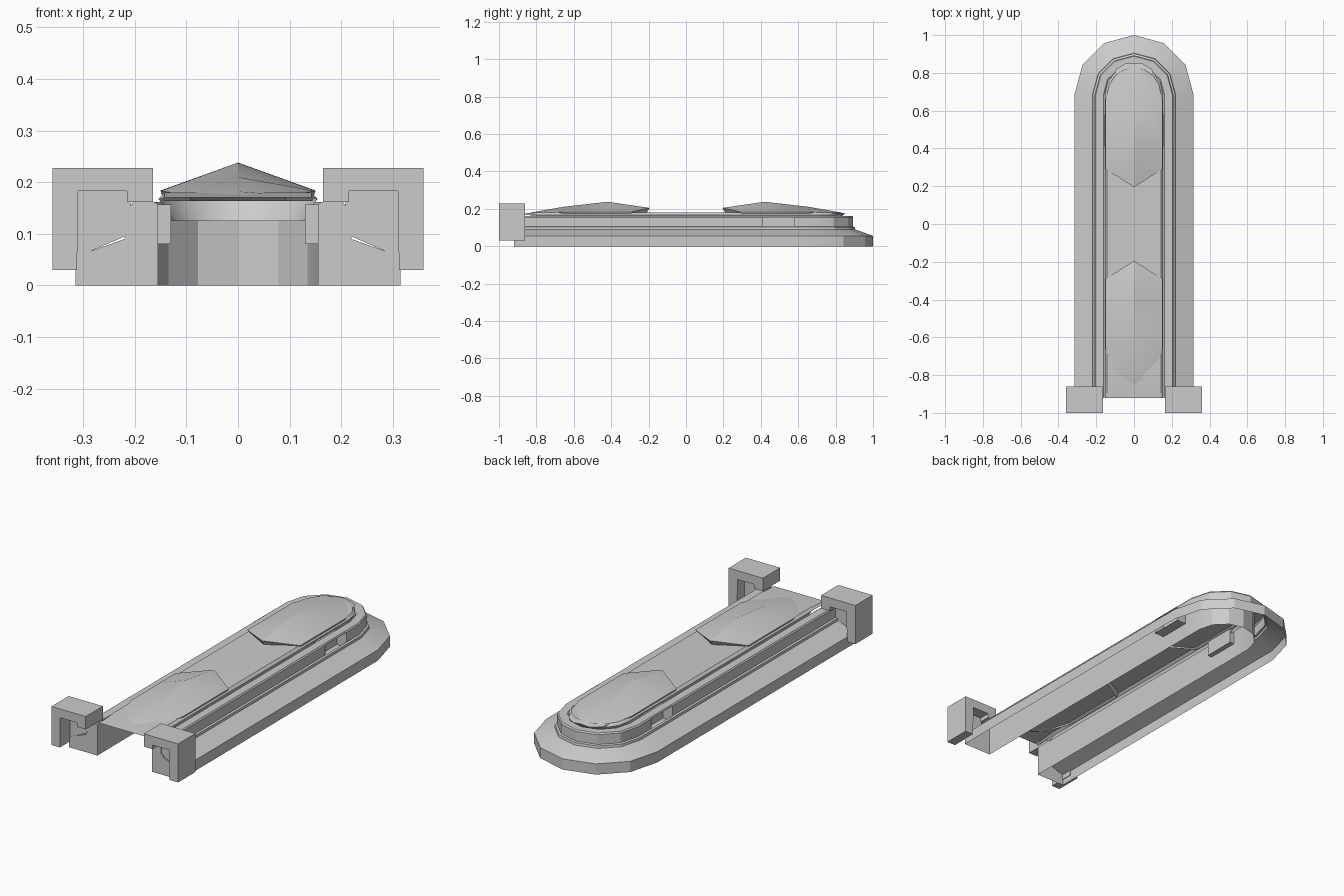
import bpy, bmesh, math

if "Cube" in bpy.data.objects:
    bpy.data.objects.remove(bpy.data.objects["Cube"])

FRONT, ARC_Y = -0.92, 0.685


def finish(name, bm, smooth=25):
    bmesh.ops.remove_doubles(bm, verts=bm.verts, dist=0.0002)
    bmesh.ops.recalc_face_normals(bm, faces=bm.faces)
    me = bpy.data.meshes.new(name)
    bm.to_mesh(me)
    bm.free()
    ob = bpy.data.objects.new(name, me)
    bpy.context.collection.objects.link(ob)
    bpy.context.view_layer.objects.active = ob
    bpy.ops.object.select_all(action='DESELECT')
    ob.select_set(True)
    if smooth:
        bpy.ops.object.shade_smooth_by_angle(angle=math.radians(smooth))
    return ob


def u_stations(ys, segs):
    """U-shaped path: straight arm, half circle at the back, straight arm."""
    right = [(1, 0, y) for y in ys]
    arc = [(math.cos(math.pi * i / segs), math.sin(math.pi * i / segs), ARC_Y)
           for i in range(segs + 1)]
    left = [(-1, 0, y) for y in reversed(ys)]
    return right + arc + left


def sweep(bm, profile, stations, skip=lambda j, a, b: False):
    rows = [[bm.verts.new((cx * r, y + sy * r, z)) for r, z in profile]
            for cx, sy, y in stations]
    for a, b, sa, sb in zip(rows, rows[1:], stations, stations[1:]):
        for j in range(len(profile) - 1):
            if not skip(j, sa, sb):
                bm.faces.new((a[j], b[j], b[j + 1], a[j + 1]))
    return rows


# U-shaped plinth with sloping skirt and raised rail, open underneath
profile = [(0.315, 0), (0.315, 0.055), (0.30, 0.061), (0.22, 0.09),
           (0.218, 0.102), (0.208, 0.105), (0.208, 0.155), (0.203, 0.162),
           (0.162, 0.162), (0.155, 0.157), (0.155, 0)]
bm = bmesh.new()
N0, N1 = 0.41, 0.58
is_niche = lambda j, a, b: j == 5 and {a[2], b[2]} == {N0, N1}
rows = sweep(bm, profile, u_stations([FRONT, N0, N1], 6), is_niche)
bm.faces.new(rows[0])
bm.faces.new(rows[-1])
finish("plinth_and_rail", bm)

# Niches set through the rail walls, open on the outside
for s, side in ((1, "right"), (-1, "left")):
    bm = bmesh.new()
    ring = [(N0, 0.08), (N1, 0.08), (N1, 0.157), (N0, 0.157)]
    outer = [bm.verts.new((s * 0.21, y, z)) for y, z in ring]
    inner = [bm.verts.new((s * 0.13, y, z)) for y, z in ring]
    for i in range(4):
        k = (i + 1) % 4
        bm.faces.new((outer[i], outer[k], inner[k], inner[i]))
    bm.faces.new(inner)
    finish("niche_" + side, bm)

# Central deck with a tapered skirt below its edge
bm = bmesh.new()
st = u_stations([FRONT, -0.80], 8)
rows = sweep(bm, [(0.128, 0.125), (0.154, 0.168), (0.142, 0.180)], st[1:-1])
tops = [r[2] for r in rows]
n = len(tops)
for i in range(n // 2):
    quad = list(dict.fromkeys((tops[i], tops[i + 1], tops[n - 2 - i], tops[n - 1 - i])))
    if len(quad) > 2:
        bm.faces.new(quad)
ends = []
for r, s in ((rows[0], 1), (rows[-1], -1)):
    a = bm.verts.new((s * 0.154, FRONT, 0.166))
    b = bm.verts.new((s * 0.142, FRONT, 0.170))
    bm.faces.new((r[1], r[2], b, a))
    ends.append(b)
bm.faces.new((tops[0], tops[-1], ends[1], ends[0]))
finish("deck", bm)


# Two ridged covers, mirrored front to back
def cover(name, s):
    bm = bmesh.new()
    # distance from centre, half width, edge height, ridge height
    spans = [(0.85, 0.045, 0.172, 0.176), (0.82, 0.095, 0.175, 0.182),
             (0.66, 0.15, 0.183, 0.210), (0.42, 0.15, 0.184, 0.238),
             (0.29, 0.15, 0.184, 0.219)]
    rows = [[bm.verts.new((x, s * y, z)) for x, z in ((-w, ze), (0, zr), (w, ze))]
            for y, w, ze, zr in spans]
    for a, b in zip(rows, rows[1:]):
        for j in range(2):
            bm.faces.new((a[j], a[j + 1], b[j + 1], b[j]))
    tip = bm.verts.new((0, s * 0.195, 0.205))
    a, m, b = rows[-1]
    bm.faces.new((a, m, tip))
    bm.faces.new((m, b, tip))
    # undercut edge
    rim = [e for e in bm.edges if e.is_boundary]
    geo = bmesh.ops.extrude_edge_only(bm, edges=rim)["geom"]
    for v in geo:
        if isinstance(v, bmesh.types.BMVert):
            v.co.x *= 0.96
            v.co.y = s * 0.52 + (v.co.y - s * 0.52) * 0.93
            v.co.z = 0.164
    finish(name, bm)


cover("front_cover", -1)
cover("back_cover", 1)

# Arched end blocks straddling the front ends of the plinth
arch = [(0.165, 0.10), (0.165, 0.228), (0.36, 0.228), (0.36, 0.03),
        (0.312, 0.03), (0.310, 0.183), (0.215, 0.183), (0.215, 0.10)]
for s, side in ((1, "right"), (-1, "left")):
    bm = bmesh.new()
    pts = list(arch)
    pts[0], pts[-1] = (0.165, 0.162), (0.215, 0.162)
    f = bm.faces.new([bm.verts.new((s * x, -1, z)) for x, z in pts])
    geo = bmesh.ops.extrude_face_region(bm, geom=[f])["geom"]
    bmesh.ops.translate(bm, vec=(0, 0.14, 0),
                        verts=[v for v in geo if isinstance(v, bmesh.types.BMVert)])
    finish("end_block_" + side, bm)
    # panel closing the arch
    bm = bmesh.new()
    bm.faces.new([bm.verts.new((s * x, -0.918, z)) for x, z in
                  ((0.208, 0.10), (0.312, 0.055), (0.312, 0.185), (0.208, 0.185))])
    finish("end_panel_" + side, bm, 0)
